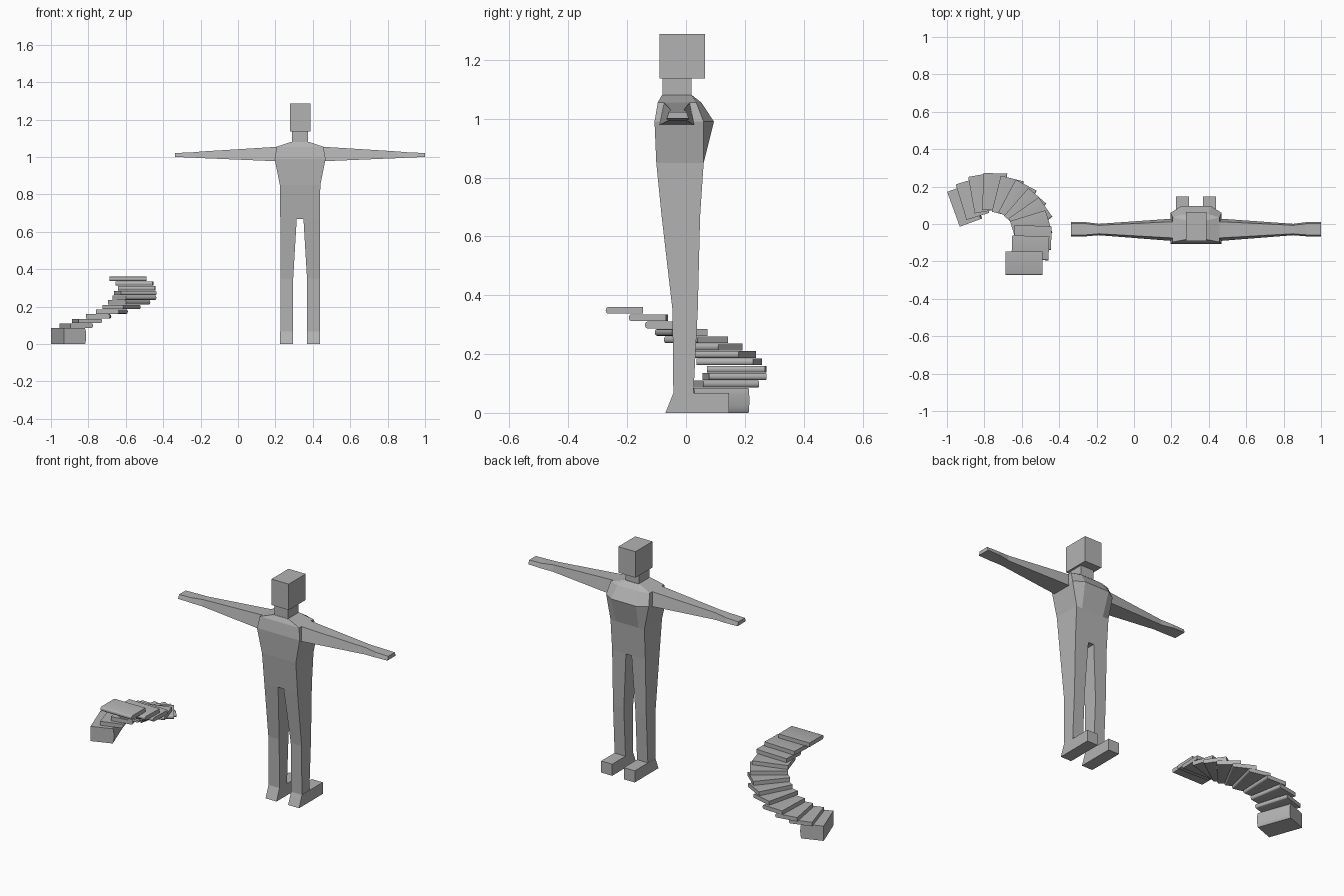
import bpy, bmesh, math
from mathutils import Matrix

if "Cube" in bpy.data.objects:
    bpy.data.objects.remove(bpy.data.objects["Cube"])

CX = 0.332  # figure centre line
grey = bpy.data.materials.new("plain grey")
grey.diffuse_color = (0.45, 0.45, 0.45, 1)
grey.use_nodes = True
grey.node_tree.nodes["Principled BSDF"].inputs["Base Color"].default_value = grey.diffuse_color


def loft(name, rings, place=Matrix()):
    """Closed skin through a list of equally sized point rings."""
    bm = bmesh.new()
    rows = [[bm.verts.new(place @ Matrix.Translation(p).translation) for p in r] for r in rings]
    n = len(rows[0])
    for a, b in zip(rows, rows[1:]):
        for i in range(n):
            j = (i + 1) % n
            bm.faces.new((a[i], a[j], b[j], b[i]))
    bm.faces.new(rows[0][::-1])
    bm.faces.new(rows[-1])
    bmesh.ops.recalc_face_normals(bm, faces=bm.faces)
    mesh = bpy.data.meshes.new(name)
    bm.to_mesh(mesh)
    bm.free()
    mesh.materials.append(grey)
    obj = bpy.data.objects.new(name, mesh)
    bpy.context.collection.objects.link(obj)
    return obj


def rect(z, x0, x1, y0, y1):
    return [(x0, y0, z), (x1, y0, z), (x1, y1, z), (x0, y1, z)]


# Torso: height, half width, back y, side-front y, chest half width, chest y
torso = [(0.67, 0.106, -0.083, 0.048, 0.07, 0.048),
         (0.85, 0.108, -0.101, 0.06, 0.07, 0.06),
         (0.99, 0.136, -0.107, 0.06, 0.08, 0.095),
         (1.055, 0.125, -0.096, 0.035, 0.07, 0.052),
         (1.08, 0.05, -0.082, 0.018, 0.035, 0.02)]
loft("torso", [[(CX - w, b, z), (CX + w, b, z), (CX + w, s, z),
                (CX + c, f, z), (CX - c, f, z), (CX - w, s, z)]
               for z, w, b, s, c, f in torso])

# Neck and head
loft("neck", [rect(z, CX - 0.043, CX + 0.043, -0.08, 0.018) for z in (1.06, 1.14)])
loft("head", [rect(z, CX - 0.055, CX + 0.055, -0.09, 0.065) for z in (1.137, 1.287)])

# Arm: distance out, bottom z, top z, back y, front y, top inset
arm = [(0.115, 0.978, 1.056, -0.09, 0.028, 0.016),
       (0.135, 0.978, 1.054, -0.09, 0.028, 0.016),
       (0.52, 0.994, 1.03, -0.06, 0.001, 0.008),
       (0.59, 0.998, 1.024, -0.066, 0.01, 0.008),
       (0.668, 1.0, 1.022, -0.066, 0.01, 0.008)]

# Leg: height, inner x, outer x, back y, front y
leg = [(0.06, 0.037, 0.106, -0.043, 0.025),
       (0.35, 0.037, 0.106, -0.046, 0.04),
       (0.67, 0.018, 0.106, -0.083, 0.048)]

for side, s in (("left", -1), ("right", 1)):
    loft(side + "_arm", [[(CX + s * x, b, z0), (CX + s * x, f, z0),
                          (CX + s * x, f - i, z1), (CX + s * x, b + i, z1)]
                         for x, z0, z1, b, f, i in arm])
    loft(side + "_leg", [rect(z, CX + s * i, CX + s * o, b, f) for z, i, o, b, f in leg])
    loft(side + "_foot", [rect(z, CX + s * 0.037, CX + s * 0.107, b, 0.146)
                          for z, b in ((0.0, -0.07), (0.067, -0.043))])


def tread(name, x, y, top, turn, height):
    """Slab with a slightly rounded leading edge, turned about z."""
    prof = [(0.062, 0), (0.062, height)]
    for k in range(7):
        t = math.pi * k / 6
        prof.append((-0.057 - 0.008 * math.sin(t), height * (1 + math.cos(t)) / 2))
    place = Matrix.Translation((x, y, top - height)) @ Matrix.Rotation(math.radians(turn), 4, 'Z')
    bm_rings = [[place @ Matrix.Translation((u, v, w)).translation for v, w in prof]
                for u in (-0.099, 0.099)]
    obj = loft(name, bm_rings)
    bpy.context.view_layer.objects.active = obj
    obj.select_set(True)
    bpy.ops.object.shade_smooth_by_angle(angle=math.radians(40))
    obj.select_set(False)


# Curved stair from the top down: x, y, turn in degrees
path = [(-0.588, -0.208, 0), (-0.554, -0.126, -2), (-0.541, -0.071, -2),
        (-0.55, -0.015, 17), (-0.555, 0.035, 35), (-0.583, 0.077, 49),
        (-0.624, 0.121, 62), (-0.676, 0.147, 76), (-0.746, 0.172, 88),
        (-0.808, 0.165, 100), (-0.865, 0.135, 107), (-0.907, 0.1, 110)]
for k, (x, y, turn) in enumerate(path):
    last = k == len(path) - 1
    top = 0.36 - 0.025 * k
    tread("stair_base" if last else "stair_tread_%d" % (k + 1), x, y, top, turn,
          top if last else 0.023)
